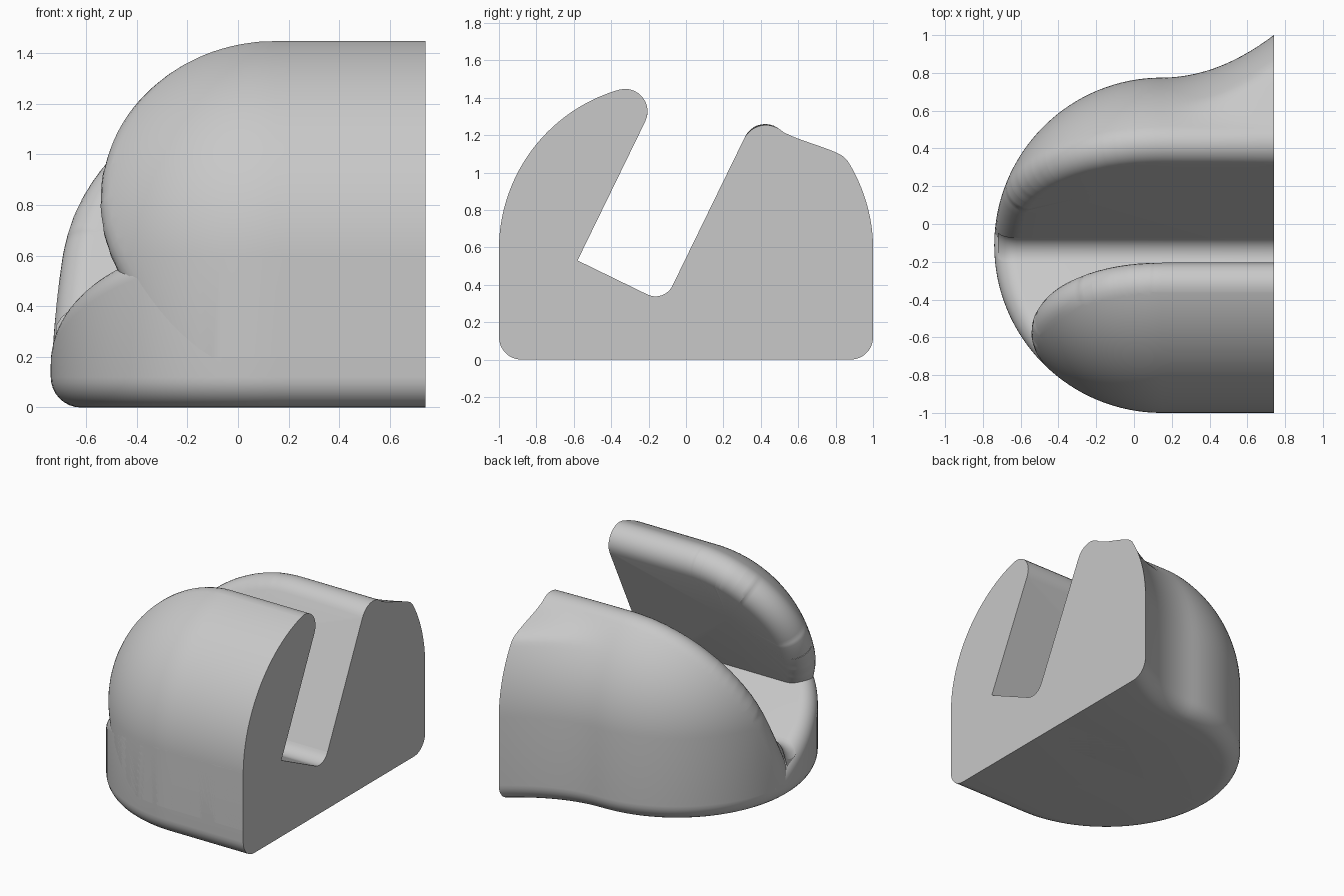
import bpy, bmesh, math
from mathutils import Vector

cube = bpy.data.objects.get("Cube")
if cube:
    bpy.data.objects.remove(cube, do_unlink=True)

R, CX, CY, CZ = 0.8875, 0.1475, -0.1125, 0.59   # round end: radius and dome centre
FOOT = 0.12                                     # radius of the rounded foot and rims
END = 0.74                                      # flat end of the stand
LEAN = Vector((0, 0.899, -0.438))               # across the slot
UP = Vector((0, 0.438, 0.899))                  # along the slot walls
LIP_POINT = Vector((0, -0.58, 0.53))
WALL_POINT = Vector((0, -0.07, 0.40))

grey = bpy.data.materials.new("plain grey")
grey.use_nodes = True
grey.diffuse_color = (0.58, 0.58, 0.58, 1)
grey.node_tree.nodes["Principled BSDF"].inputs["Base Color"].default_value = (0.58, 0.58, 0.58, 1)


def flare(x, z):
    """How far the back swells out towards the flat end."""
    u = min(1, max(0, (1.23 - z) / 0.16))
    return 0.225 * (max(0, x - CX) / (END - CX)) ** 2 * u * u * (3 - 2 * u)


def ring(bm, r, z):
    """One level: straight front, half circle, flared back."""
    xs = [CX + (0.8 - CX) * i / 14 for i in range(1, 15)] + [1.1]
    pts = [(x, CY - r) for x in reversed(xs)]
    for i in range(65):
        a = math.pi * i / 64
        pts.append((CX - r * math.sin(a), CY - r * math.cos(a)))
    pts += [(x, CY + r + flare(x, z)) for x in xs]
    return [bm.verts.new((x, y, z)) for x, y in pts]


def full_body():
    """Domed block with a rounded foot, longer than needed at the flat end."""
    bm = bmesh.new()
    levels = []
    for i in range(9):
        a = math.pi / 2 * i / 8
        levels.append((R - FOOT + FOOT * math.sin(a), FOOT - FOOT * math.cos(a)))
    for i in range(49):
        a = math.radians(86) * i / 48
        levels.append((R * math.cos(a), CZ + R * math.sin(a)))
    rings = [ring(bm, r, z) for r, z in levels]
    for low, high in zip(rings, rings[1:]):
        for i in range(len(low) - 1):
            bm.faces.new((low[i], low[i + 1], high[i + 1], high[i]))
    bm.faces.new(rings[0])
    bm.faces.new(rings[-1])
    bm.faces.new([k[0] for k in rings] + [k[-1] for k in reversed(rings)])
    bmesh.ops.recalc_face_normals(bm, faces=bm.faces)
    return bm


def cut(bm, point, normal, fill=True):
    """Remove everything on the normal's side of a plane."""
    bmesh.ops.bisect_plane(bm, geom=bm.verts[:] + bm.edges[:] + bm.faces[:], dist=1e-5,
                           plane_co=point, plane_no=normal, clear_outer=True)
    if fill:
        bmesh.ops.holes_fill(bm, edges=[e for e in bm.edges if e.is_boundary], sides=0)
        bmesh.ops.recalc_face_normals(bm, faces=bm.faces)


def rounded_cut(bm, point, normal, depth, steps=10):
    """Cut by a plane and roll the rim over with a tangent arc."""
    cut(bm, point - normal * depth, normal, fill=False)
    bmesh.ops.remove_doubles(bm, verts=bm.verts[:], dist=1e-4)
    bm.normal_update()
    rim = [e for e in bm.edges if e.is_boundary]
    rows = {}
    for v in {v for e in rim for v in e.verts}:
        side = v.normal.copy()
        r = depth / (1 - side.dot(normal))
        hub = v.co - side * r
        rows[v] = [v] + [bm.verts.new(hub + side.slerp(normal, k / steps) * r)
                         for k in range(1, steps + 1)]
    centre = bm.verts.new(sum((row[-1].co for row in rows.values()), Vector()) / len(rows))
    for e in rim:
        a, b = rows[e.verts[0]], rows[e.verts[1]]
        for k in range(steps):
            bm.faces.new((a[k], b[k], b[k + 1], a[k + 1]))
        bm.faces.new((a[-1], b[-1], centre))
    bmesh.ops.recalc_face_normals(bm, faces=bm.faces)


def finish(bm, name):
    """Trim at the flat end and make the object."""
    cut(bm, Vector((END, 0, 0)), Vector((1, 0, 0)))
    mesh = bpy.data.meshes.new(name)
    bm.to_mesh(mesh)
    bm.free()
    mesh.materials.append(grey)
    obj = bpy.data.objects.new(name, mesh)
    bpy.context.collection.objects.link(obj)
    bpy.ops.object.select_all(action='DESELECT')
    obj.select_set(True)
    bpy.context.view_layer.objects.active = obj
    bpy.ops.object.shade_smooth_by_angle(angle=math.radians(30))


# Front lip, leaning back over the slot
lip = full_body()
cut(lip, Vector((0, 0, 0.2)), Vector((0, 0, -1)))
rounded_cut(lip, LIP_POINT, LEAN, 0.2)
finish(lip, "front_lip")

# Back rest
back = full_body()
rounded_cut(back, WALL_POINT, -LEAN, 0.157)
finish(back, "back_rest")

# Base under the slot floor
base = full_body()
cut(base, Vector((0, 0.15, 0)), Vector((0, 1, 0)))
rounded_cut(base, LIP_POINT, UP, FOOT)
finish(base, "base")

# Hollow fillet where the slot floor meets the back rest
fillet = bmesh.new()
width = (WALL_POINT - LIP_POINT).dot(LEAN)
corner = LIP_POINT + LEAN * width
radius = 0.1
hub = corner + (UP - LEAN) * radius
section = [corner + (LEAN - UP) * 0.01]
for i in range(11):
    a = math.pi / 2 * i / 10
    section.append(hub + (LEAN * math.cos(a) - UP * math.sin(a)) * radius)
left = CX - R
stations = [1.0, left + FOOT] + [left + FOOT * (1 - k / 6) for k in range(1, 6)]
loops = []
for x in stations:
    d = max(0, left + FOOT - x)
    drop = FOOT - math.sqrt(FOOT ** 2 - d ** 2)
    shift = (LEAN - UP) * drop + Vector((x, 0, 0))
    loops.append([fillet.verts.new(p + shift) for p in section])
for a, b in zip(loops, loops[1:]):
    for i in range(len(a)):
        j = (i + 1) % len(a)
        fillet.faces.new((a[i], a[j], b[j], b[i]))
fillet.faces.new(loops[0])
fillet.faces.new(loops[-1])
bmesh.ops.recalc_face_normals(fillet, faces=fillet.faces)
finish(fillet, "slot_fillet")
